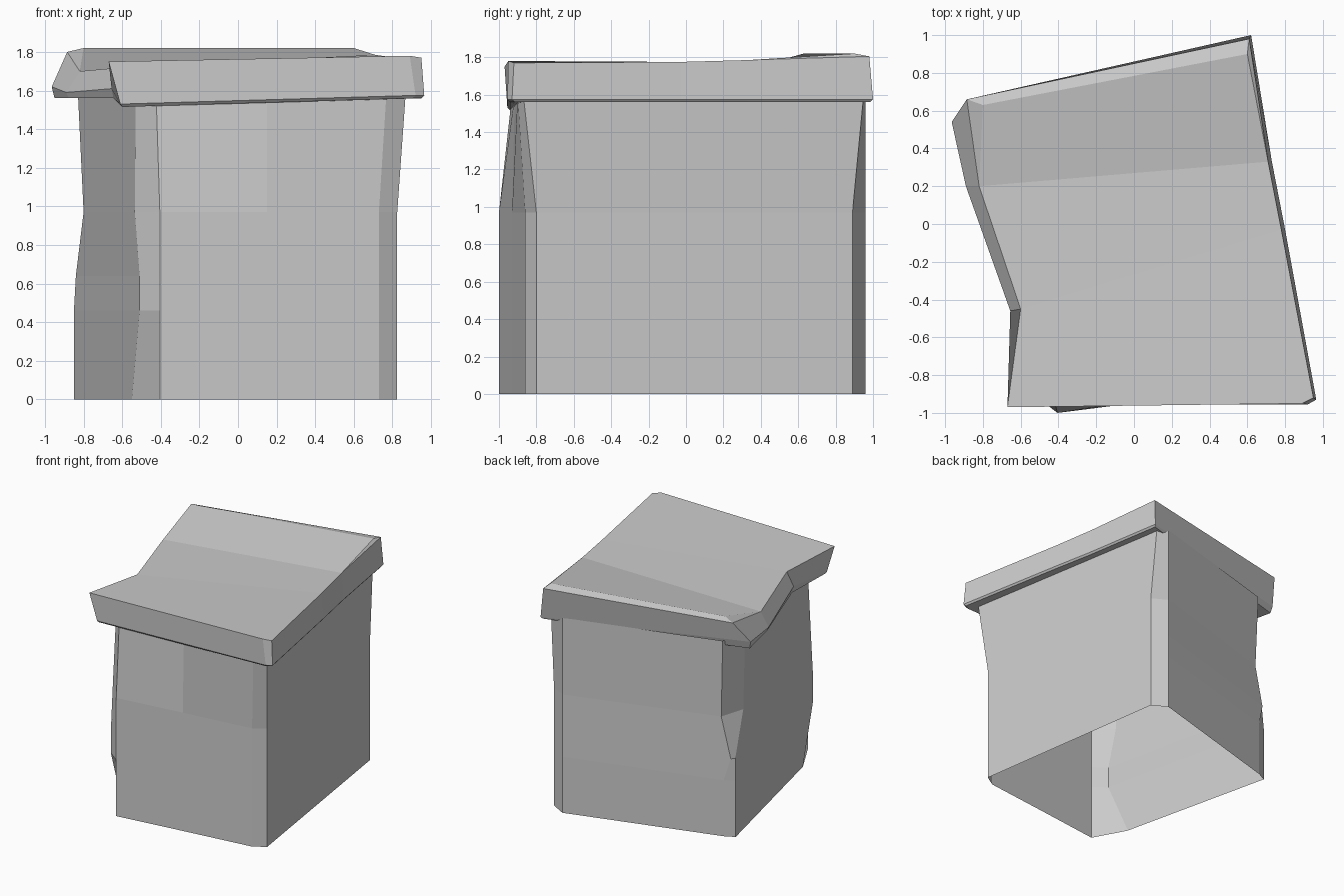
import bpy

cube = bpy.data.objects.get("Cube")
if cube:
    bpy.data.objects.remove(cube, do_unlink=True)

# Single stone colour
stone = bpy.data.materials.new("grey_stone")
stone.use_nodes = True
colour = (0.6, 0.6, 0.6, 1)
stone.diffuse_color = colour
shader = stone.node_tree.nodes["Principled BSDF"]
shader.inputs["Base Color"].default_value = colour
shader.inputs["Roughness"].default_value = 0.9


def bridge(lower_start, upper_start, count):
    """Quads joining two closed rings of vertices."""
    faces = []
    for i in range(count):
        j = (i + 1) % count
        faces.append((lower_start + i, lower_start + j,
                      upper_start + j, upper_start + i))
    return faces


def make_part(name, verts, faces):
    mesh = bpy.data.meshes.new(name)
    mesh.from_pydata(verts, [], faces)
    mesh.materials.append(stone)
    mesh.validate()
    obj = bpy.data.objects.new(name, mesh)
    bpy.context.collection.objects.link(obj)
    return obj


# Pedestal body: named corners of the footprint, running anticlockwise
footprint = {
    "front_left_side": (-.55, -.73),
    "front_left": (-.405, -1),
    "front_middle": (.15, -.93),
    "front_right": (.73, -.86),
    "front_right_side": (.825, -.8),
    "back_right_side": (.575, .89),
    "back_right": (.45, .96),
    "back_left": (-.77, .61),
    "back_left_side": (-.85, .57),
}

# Corners that move as the worn stone rises, level by level
levels = [
    (0, {}),
    (.46, {"front_left_side": (-.51, -.92)}),
    (.64, {"back_left": (-.82, .59), "back_left_side": (-.84, .56)}),
    (.97, {"front_left_side": (-.535, -.86),
           "back_left": (-.74, .6), "back_left_side": (-.8, .4)}),
    (1.6, {"front_left_side": (-.53, -.82), "front_left": (-.425, -.93),
           "front_middle": (.15, -.915), "front_right": (.77, -.9),
           "front_right_side": (.87, -.87), "back_right_side": (.56, .95),
           "back_left": (-.76, .61), "back_left_side": (-.83, .42)}),
]
body_verts, body_faces = [], []
corners = dict(footprint)
size = len(footprint)
for level, (height, moved) in enumerate(levels):
    corners.update(moved)
    body_verts += [(x, y, height) for x, y in corners.values()]
    if level:
        body_faces += bridge((level - 1) * size, level * size, size)
# The hollow underside stays open
make_part("pedestal_body", body_verts, body_faces)

# Cap slab: rim below, crooked edge above, both anticlockwise from front left
rim = [(-.61, -.955, 1.53), (.92, -.955, 1.575), (.965, -.93, 1.575),
       (.8, -.03, 1.575), (.73, .33, 1.575), (.62, 1, 1.575),
       (-.965, .54, 1.62), (-.89, .2, 1.59), (-.655, -.46, 1.61)]
edge = [(-.67, -.97, 1.75), (.89, -.95, 1.78), (.95, -.92, 1.77),
        (.78, -.03, 1.775), (.71, .33, 1.785), (.61, .98, 1.805),
        (-.885, .66, 1.8), (-.82, .2, 1.7), (-.6, -.45, 1.72)]
ridge = [(-.8, .63, 1.82), (.6, .9, 1.82)]
underside = [(x * .985, y * .985, min(z - .015, 1.56)) for x, y, z in rim]

n = len(rim)
cap_faces = bridge(0, n, n) + bridge(n, n * 2, n)
cap_faces.append(tuple(reversed(range(n))))
# Top: sagging front, middle band, raised back and worn rear bevel
top = [(0, 1, 2, 3, 8), (8, 3, 4, 7), (7, 4, 10, 9),
       (9, 10, 5, 6), (4, 5, 10), (6, 7, 9)]
cap_faces += [tuple(i + 2 * n for i in face) for face in top]
make_part("cap_slab", underside + rim + edge + ridge, cap_faces)
